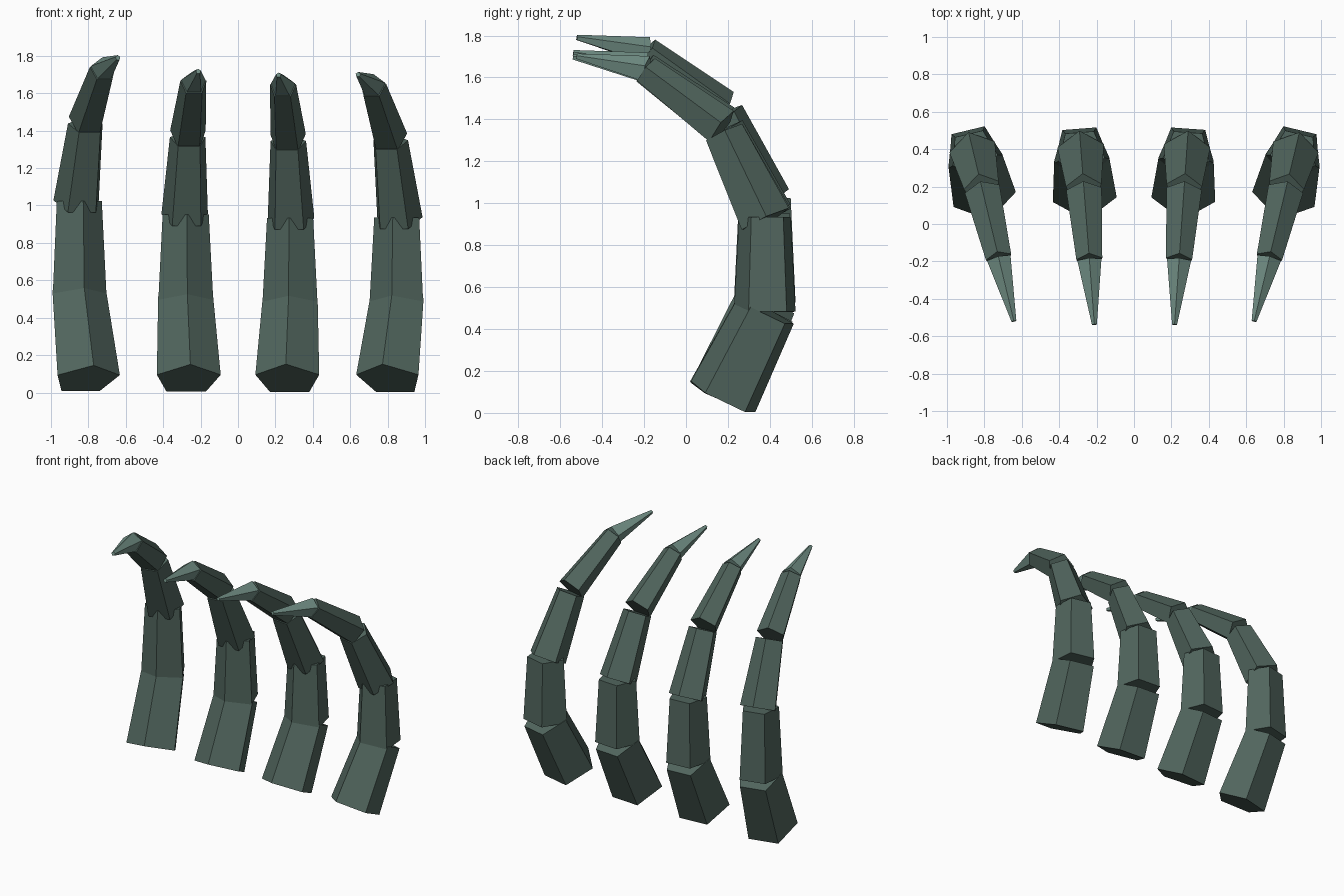
import bpy, bmesh, math
from mathutils import Matrix, Vector

if "Cube" in bpy.data.objects:
    bpy.data.objects.remove(bpy.data.objects["Cube"], do_unlink=True)


def material(name, rgb):
    mat = bpy.data.materials.new(name)
    mat.use_nodes = True
    mat.diffuse_color = (*rgb, 1)
    mat.node_tree.nodes["Principled BSDF"].inputs["Base Color"].default_value = (*rgb, 1)
    return mat


HIDE = material("dark green", (0.083, 0.133, 0.112))
CLAW = material("pale green", (0.17, 0.28, 0.24))
PIVOT = 0.18

# Segment name, start (y, z, radius), end (y, z, radius), ridge side, share of lift at each end
SEGMENTS = [
    ("base", (0.18, 0.07, 0.18), (0.39, 0.485, 0.155), -1, 0, 0.5),
    ("lower", (0.385, 0.485, 0.155), (0.385, 0.94, 0.13), -1, 0.5, 1),
    ("middle", (0.382, 0.925, 0.131), (0.18, 1.34, 0.1), 1, 1, 1),
    ("upper", (0.17, 1.365, 0.1), (-0.2, 1.637, 0.073), 1, 1, 1),
    ("claw", (-0.195, 1.64, 0.068), (-0.54, 1.705, 0.014), 1, 1, 1),
]


def segment(name, start, end, ridge, mat, place):
    """Tapered five-sided prism with one edge along its front or back."""
    a, b = Vector((0, *start[:2])), Vector((0, *end[:2]))
    axis = (b - a).normalized()
    back = Vector((0, axis.z, -axis.y)) * ridge
    side = Vector((1, 0, 0))
    bm = bmesh.new()
    rings = []
    for centre, radius in ((a, start[2]), (b, end[2])):
        ring = []
        for k in range(5):
            t = math.tau * k / 5
            ring.append(bm.verts.new(centre + radius * (back * math.cos(t) + side * math.sin(t))))
        rings.append(ring)
    for k in range(5):
        n = (k + 1) % 5
        bm.faces.new((rings[0][k], rings[0][n], rings[1][n], rings[1][k]))
    for ring in rings:
        bm.faces.new(ring)
    bmesh.ops.recalc_face_normals(bm, faces=bm.faces)
    bm.transform(place)
    mesh = bpy.data.meshes.new(name)
    bm.to_mesh(mesh)
    bm.free()
    mesh.materials.append(mat)
    bpy.context.collection.objects.link(bpy.data.objects.new(name, mesh))


# Four curled fingers: name, x, turn in degrees, extra height
for finger, x, turn, lift in (("outer_right", -0.81, 13.5, 0.085),
                              ("inner_right", -0.267, 4.4, 0.012),
                              ("inner_left", 0.267, -4, -0.008),
                              ("outer_left", 0.81, -13.5, -0.005)):
    place = (Matrix.Translation((x, PIVOT, 0))
             @ Matrix.Rotation(math.radians(turn), 4, "Z")
             @ Matrix.Translation((0, -PIVOT, 0)))
    for part, s, e, ridge, low, high in SEGMENTS:
        start = (s[0], s[1] + lift * low, s[2])
        end = (e[0], e[1] + lift * high, e[2])
        segment(f"{finger}_finger_{part}", start, end, ridge,
                CLAW if part == "claw" else HIDE, place)
